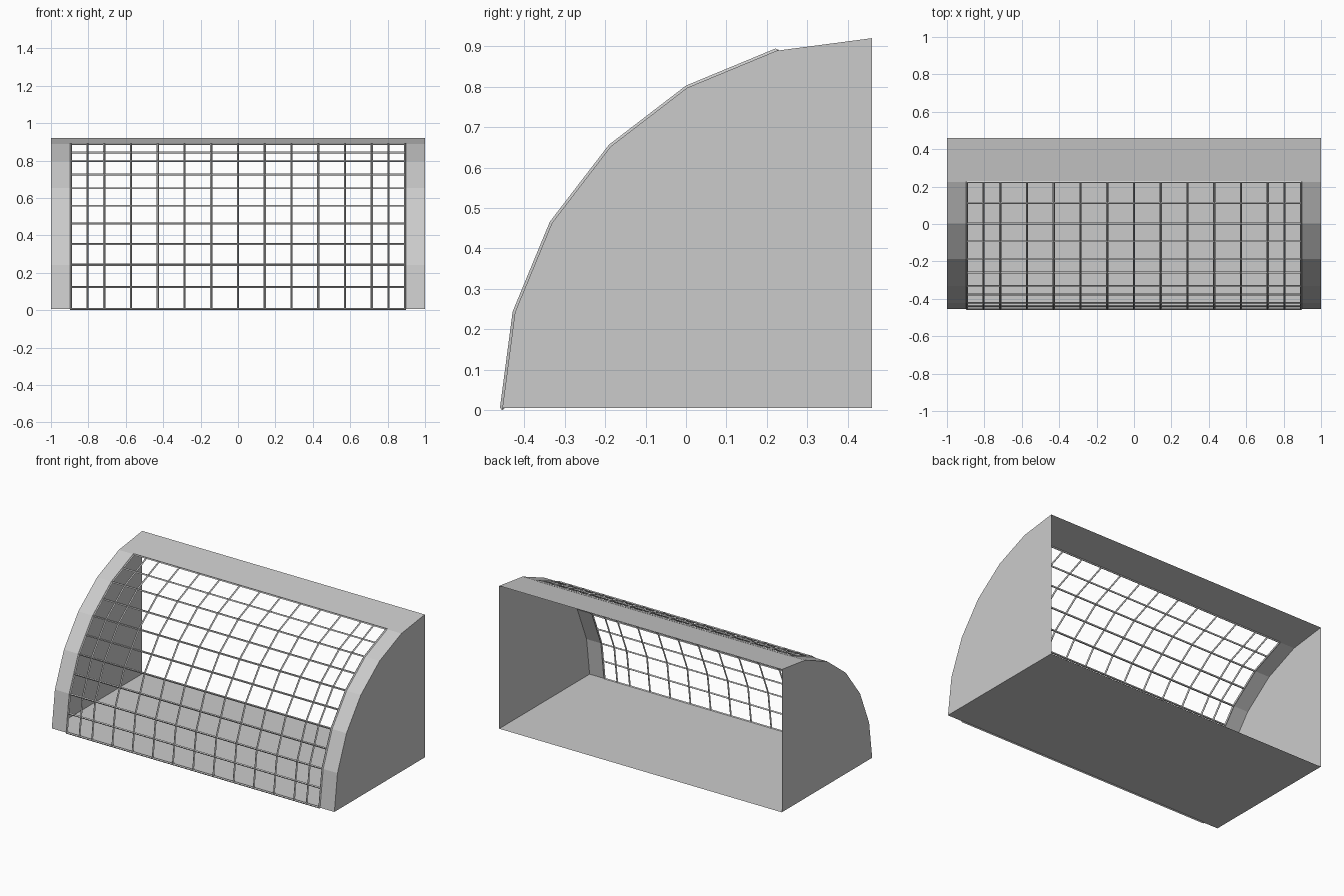
import bpy, bmesh, math

if "Cube" in bpy.data.objects:
    bpy.data.objects.remove(bpy.data.objects["Cube"])

R = 0.914          # radius of the quarter-round profile
BACK = 0.46        # y of the open back
Z0 = 0.006         # shell floor height (bars reach z = 0)
OPEN = 0.893       # half width of the front opening


def arc(deg):
    a = math.radians(deg)
    return BACK - R * math.cos(a), Z0 + R * math.sin(a)


def finish(bm, name):
    bmesh.ops.remove_doubles(bm, verts=bm.verts, dist=1e-5)
    bmesh.ops.recalc_face_normals(bm, faces=bm.faces)
    bm.faces.ensure_lookup_table()
    me = bpy.data.meshes.new(name)
    bm.to_mesh(me)
    bm.free()
    ob = bpy.data.objects.new(name, me)
    bpy.context.collection.objects.link(ob)
    return ob


def strip_faces(bm, xs, profile, skip=lambda i, j: False):
    rows = [[bm.verts.new((x, y, z)) for x in xs] for y, z in profile]
    for j in range(len(rows) - 1):
        for i in range(len(xs) - 1):
            if not skip(i, j):
                bm.faces.new((rows[j][i], rows[j][i + 1],
                              rows[j + 1][i + 1], rows[j + 1][i]))
    for v in [v for v in bm.verts if not v.link_faces]:
        bm.verts.remove(v)
    return rows


profile = [arc(15 * k) for k in range(7)]

# Housing: curved front with an opening, end walls and floor, open at the back
bm = bmesh.new()
xs = [-1, -OPEN, OPEN, 1]
rows = strip_faces(bm, xs, profile, lambda i, j: i == 1 and j < 5)
corners = [bm.verts.new((x, BACK, Z0)) for x in (-1, 1)]
for c, i in zip(corners, (0, 3)):
    bm.faces.new([r[i] for r in rows] + [c])
bm.faces.new(rows[0] + corners[::-1])
finish(bm, "housing")

# Wire guard: sheet split at every profile corner and half way between
guard = []
for a, b in zip(profile[:5], profile[1:6]):
    guard += [a, ((a[0] + b[0]) / 2, (a[1] + b[1]) / 2)]
guard.append(profile[5])
half = [0.143, 0.286, 0.429, 0.572, 0.715, 0.804, OPEN]
bm = bmesh.new()
strip_faces(bm, [-x for x in half[::-1]] + [0] + half, guard)
grille = finish(bm, "wire_guard")
w = grille.modifiers.new("bars", 'WIREFRAME')
w.thickness = 0.012
w.offset = 0
w.use_boundary = True
w.use_even_offset = True
